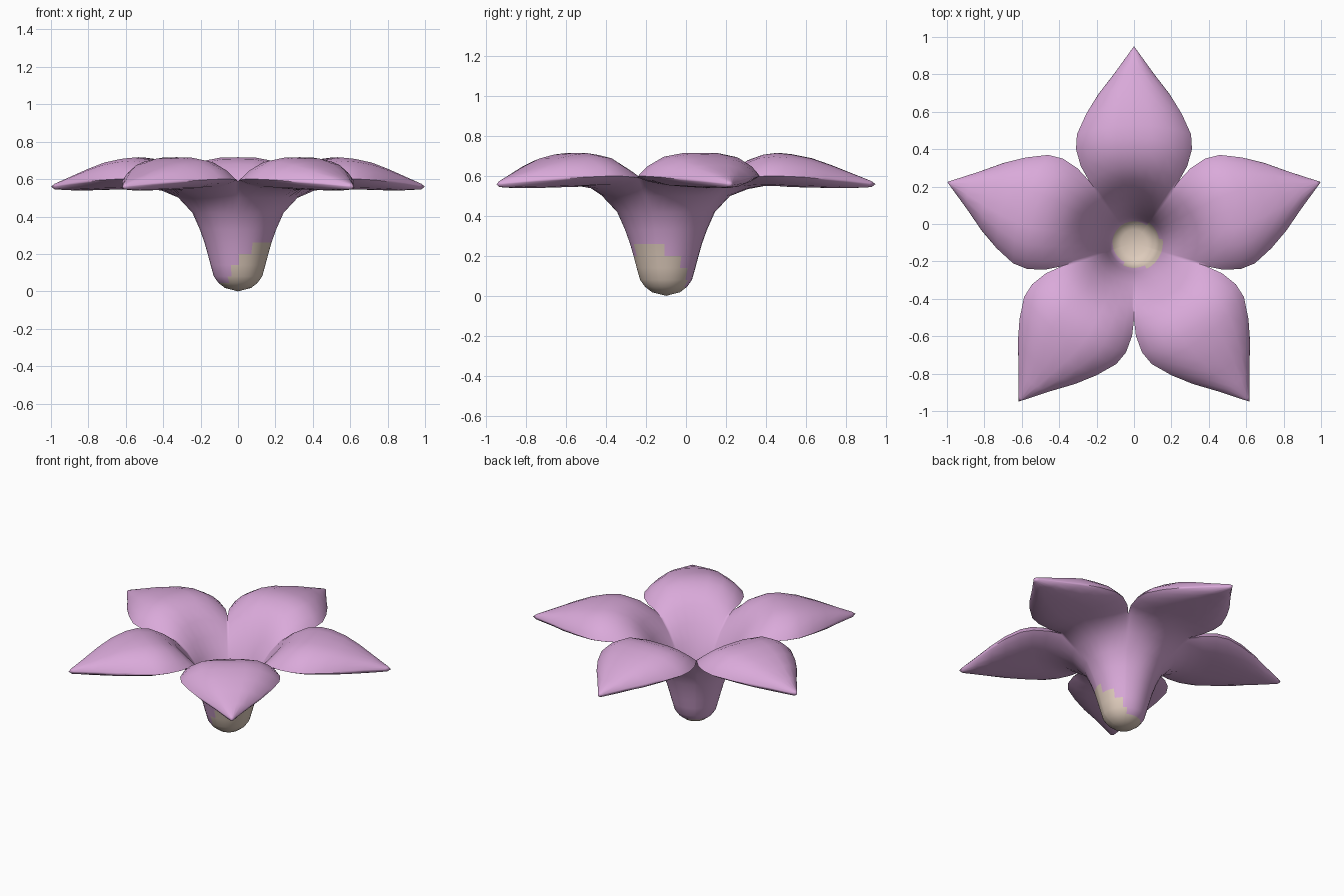
import bpy, bmesh, math
from mathutils import Vector

if "Cube" in bpy.data.objects:
    bpy.data.objects.remove(bpy.data.objects["Cube"])

CY = -0.10                      # flower axis position in y
A36 = math.radians(36)
T = [-1, -0.96, -0.85, -0.6, -0.3, 0, 0.3, 0.6, 0.85, 0.96, 1]


def material(name, col):
    m = bpy.data.materials.new(name)
    m.diffuse_color = (*col, 1)
    m.use_nodes = True
    m.node_tree.nodes["Principled BSDF"].inputs["Base Color"].default_value = m.diffuse_color
    return m


pink = material("orchid pink", (0.70, 0.40, 0.70))
cream = material("pale cream", (0.73, 0.60, 0.50))


def ring(r, zc, ze=None):
    # row: centre distance, edge distance, half width, centre z, edge z
    return (r, r * math.cos(A36), r * math.sin(A36), zc, zc if ze is None else ze)


# petal rows shared by both sheets: centre, edge, half width, edge z
blade = [(0.49, 0.41, 0.285, 0.595), (0.56, 0.50, 0.31, 0.60),
         (0.63, 0.58, 0.305, 0.60), (0.73, 0.69, 0.255, 0.595),
         (0.83, 0.795, 0.19, 0.585), (0.93, 0.905, 0.105, 0.575),
         (1.03, 1.02, 0.022, 0.562), (1.05, 1.05, 0.0, 0.56)]
top_z = [0.708, 0.717, 0.71, 0.69, 0.655, 0.615, 0.575, 0.56]
low_z = [0.55, 0.55, 0.545, 0.543, 0.54, 0.54, 0.545, 0.56]

# inner throat, then petal top
top = [ring(0, 0.08), ring(0.07, 0.085), ring(0.115, 0.11), ring(0.135, 0.17),
       ring(0.155, 0.25), ring(0.175, 0.33), ring(0.215, 0.43, 0.42),
       ring(0.27, 0.53, 0.495), ring(0.34, 0.62, 0.56), ring(0.41, 0.68, 0.59)]
top += [(*b[:3], z, b[3]) for b, z in zip(blade, top_z)]

# outer tube, then petal underside
low = [ring(0, 0), ring(0.07, 0.018), ring(0.105, 0.045), ring(0.13, 0.08),
       ring(0.147, 0.14), ring(0.163, 0.20), ring(0.18, 0.26), ring(0.205, 0.33),
       ring(0.245, 0.42), ring(0.32, 0.50), ring(0.41, 0.535, 0.59)]
low += [(*b[:3], z, b[3]) for b, z in zip(blade, low_z)]

bm = bmesh.new()


def sheet(rows, ang, inner):
    ca, sa = math.cos(ang), math.sin(ang)
    grid = []
    for c, e, w, zc, ze in rows:
        line = []
        for t in T:
            along, across = c + (e - c) * t * t, w * t
            p = 3.5 if c > 0.45 else 2.5
            z = ze + (zc - ze) * (1 - abs(t) ** p)
            line.append(bm.verts.new((along * ca - across * sa,
                                      along * sa + across * ca + CY, z)))
        grid.append(line)
    for a, b in zip(grid, grid[1:]):
        for i in range(len(T) - 1):
            f = bm.faces.new((a[i], a[i + 1], b[i + 1], b[i]))
            # cream patch at the base, reaching higher on the front right
            m = f.calc_center_median() - Vector((0, CY, 0))
            d = (m.x * 0.87 - m.y * 0.5) / max(m.xy.length, 1e-4)
            if inner:
                limit = 0.13 + 0.10 * max(0, d)
            else:
                limit = 0.04 + 0.20 * max(0, d + 0.1)
            f.material_index = 1 if m.z < limit else 0


# five petals around the axis
for k in range(5):
    a = math.radians(90 + 72 * k)
    sheet(top, a, True)
    sheet(low, a, False)

bmesh.ops.remove_doubles(bm, verts=bm.verts[:], dist=0.0008)
bmesh.ops.recalc_face_normals(bm, faces=bm.faces[:])
me = bpy.data.meshes.new("flower")
bm.to_mesh(me)
bm.free()
me.materials.append(pink)
me.materials.append(cream)
flower = bpy.data.objects.new("flower", me)
bpy.context.collection.objects.link(flower)
bpy.context.view_layer.objects.active = flower
flower.select_set(True)
bpy.ops.object.shade_smooth_by_angle(angle=math.radians(60))
